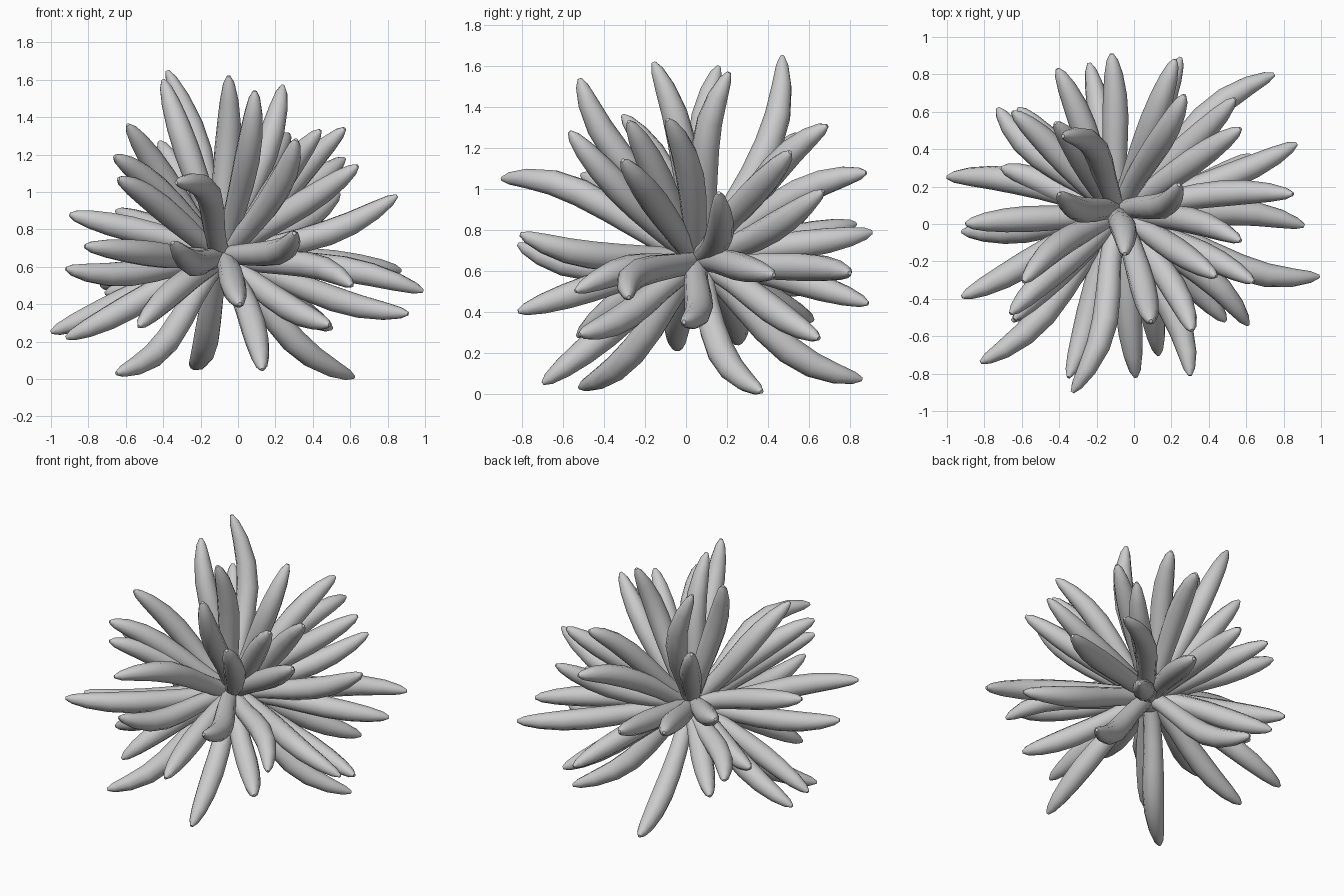
import bpy, math, random
from mathutils import Vector

if "Cube" in bpy.data.objects:
    bpy.data.objects.remove(bpy.data.objects["Cube"])

random.seed(4)
HUB = Vector((-0.08, 0.06, 0.65))

# thickness along an arm: thin root, swollen middle, blunt pointed tip
PROFILE = [(0, .05), (.15, .055), (.3, .06), (.45, .067), (.6, .07),
           (.74, .064), (.87, .05), (.96, .031), (1, .01)]

# each arm: tip position, then an optional bow away from the straight line
UPPER = [
    ((-.38, .47, 1.65), (.05, .10, -.04)), ((-.40, .16, 1.60), (0, -.04, 0)),
    ((-.05, -.16, 1.62), (0, .05, 0)), ((.24, .21, 1.57), (.03, -.05, 0)),
    ((.09, -.52, 1.54), (.03, -.05, 0)), ((-.59, -.31, 1.36), (-.02, .05, 0)),
    ((.57, -.09, 1.34), (0, .05, 0)), ((.44, -.28, 1.33),),
    ((.31, -.57, 1.28), (.06, -.02, -.02)), ((.27, .69, 1.31), (0, 0, .05)),
    ((-.42, .54, 1.27),), ((.64, -.31, 1.14),), ((.57, .51, 1.18), (0, 0, .02)),
    ((-.66, -.48, 1.19), (0, 0, .04)), ((-.64, -.51, 1.07), (0, 0, .02)),
]
MIDDLE = [
    ((-.33, -.90, 1.05), (.07, 0, .09)), ((.22, .88, 1.08), (0, 0, .08)),
    ((.85, .16, .98), (0, .05, -.07)), ((.54, .67, .99), (0, 0, -.05)),
    ((-.65, .60, .90),), ((-.90, 0, .88), (0, 0, .02)), ((-.41, .83, .83),),
    ((-.12, .91, .79),), ((.30, -.81, .78), (.05, 0, -.05)),
    ((-.35, -.82, .73), (0, 0, -.08)), ((-.82, -.74, .71), (.04, -.06, -.02)),
    ((-.92, -.39, .59), (0, 0, -.05)), ((-.73, .62, .50), (-.03, -.03, 0)),
    ((.75, .80, .59), (-.04, .06, 0)), ((.87, .43, .58), (.02, -.03, .02)),
]
LOWER = [
    ((.61, -.54, .50), (.03, .03, .05)), ((-.71, .30, .46), (0, 0, -.03)),
    ((.99, -.28, .47), (0, -.08, .05)), ((.25, .89, .44), (0, 0, .03)),
    ((.01, -.82, .40), (0, 0, .02)), ((.91, -.01, .35), (0, .04, -.04)),
    ((.49, -.52, .29), (0, 0, -.05)), ((-.53, -.53, .28), (0, 0, .04)),
    ((.50, .65, .27),), ((-.62, .62, .36),),
    ((-1.0, .25, .25), (0, .06, 0)), ((-.92, -.04, .22), (0, -.03, 0)),
    ((-.24, .86, .07), (0, -.04, -.09)), ((.13, -.70, .05), (.04, 0, 0)),
    ((-.65, -.52, .03), (.04, .03, -.07)), ((.62, .37, .01), (-.04, -.08, -.06)),
]


def make_arm(name, tip, bow=(0, 0, 0)):
    tip, bow = Vector(tip), Vector(bow)
    axis = (tip - HUB).normalized()
    side = axis.orthogonal().normalized()
    roll = random.uniform(0, math.tau)
    side = side * math.cos(roll) + axis.cross(side) * math.sin(roll)
    curve = bpy.data.curves.new(name, 'CURVE')
    curve.dimensions = '3D'
    curve.bevel_depth = 1
    curve.bevel_resolution = 3
    curve.use_fill_caps = True
    spline = curve.splines.new('POLY')
    spline.points.add(len(PROFILE) - 1)
    spline.use_smooth = True
    for point, (t, radius) in zip(spline.points, PROFILE):
        pos = HUB.lerp(tip, t) + bow * math.sin(math.pi * t ** 1.5)
        pos += side * .01 * math.sin(math.tau * t)
        point.co = (*pos, 1)
        point.radius = radius
    obj = bpy.data.objects.new(name, curve)
    bpy.context.collection.objects.link(obj)
    return obj


# arms radiating from the hub
arms = []
for ring, tips in (("upper", UPPER), ("middle", MIDDLE), ("lower", LOWER)):
    for i, arm in enumerate(tips, 1):
        arms.append(make_arm(f"{ring}_arm_{i}", *arm))
for obj in arms:
    obj.select_set(True)
bpy.context.view_layer.objects.active = arms[0]
bpy.ops.object.convert(target='MESH')

# hub where the roots meet
bpy.ops.mesh.primitive_uv_sphere_add(segments=16, ring_count=8, radius=.1, location=HUB)
hub = bpy.context.object
hub.name = "hub"
bpy.ops.object.shade_smooth()
